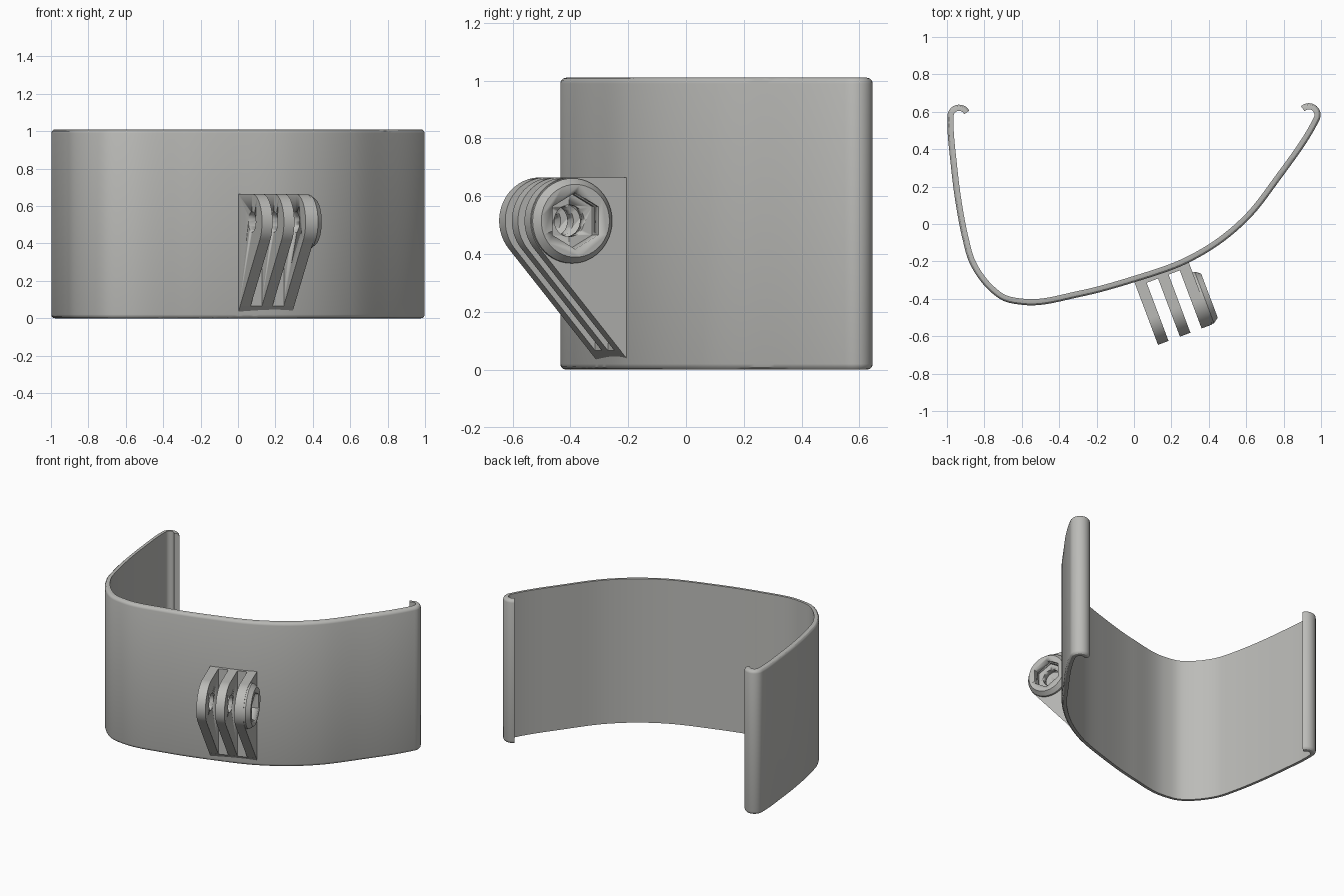
import bpy, bmesh, math
from mathutils import Vector

if "Cube" in bpy.data.objects:
    bpy.data.objects.remove(bpy.data.objects["Cube"])

grey = bpy.data.materials.new("warm_grey")
grey.diffuse_color = (0.5, 0.5, 0.48, 1)
grey.use_nodes = True
grey.node_tree.nodes["Principled BSDF"].inputs["Base Color"].default_value = grey.diffuse_color


def finish(name, bm, angle=30):
    bmesh.ops.recalc_face_normals(bm, faces=bm.faces)
    me = bpy.data.meshes.new(name)
    bm.to_mesh(me)
    bm.free()
    me.materials.append(grey)
    ob = bpy.data.objects.new(name, me)
    bpy.context.collection.objects.link(ob)
    bpy.ops.object.select_all(action='DESELECT')
    ob.select_set(True)
    bpy.context.view_layer.objects.active = ob
    bpy.ops.object.shade_smooth_by_angle(angle=math.radians(angle))
    return ob


def loft(name, rings):
    """Skin a list of closed rings and cap both ends."""
    bm = bmesh.new()
    rows = [[bm.verts.new(p) for p in r] for r in rings]
    n = len(rows[0])
    for a, b in zip(rows, rows[1:]):
        for i in range(n):
            j = (i + 1) % n
            bm.faces.new((a[i], a[j], b[j], b[i]))
    bm.faces.new(rows[0])
    bm.faces.new(rows[-1])
    return finish(name, bm)


def arc(cx, cy, r, a0, a1, n):
    return [(cx + r * math.cos(math.radians(a0 + (a1 - a0) * i / n)),
             cy + r * math.sin(math.radians(a0 + (a1 - a0) * i / n))) for i in range(n + 1)]


def smooth_path(pts, step=0.03):
    """Chord-length cubic curve through the points."""
    p = [Vector(q) for q in pts]
    h = [(b - a).length for a, b in zip(p, p[1:])]
    d = [(b - a) / l for a, b, l in zip(p, p[1:], h)]
    m = [d[0]] + [(d[i - 1] * h[i] + d[i] * h[i - 1]) / (h[i - 1] + h[i])
                  for i in range(1, len(d))] + [d[-1]]
    out, tan = [], []
    for i in range(len(d)):
        n = max(1, math.ceil(h[i] / step))
        for k in range(n):
            t = k / n
            out.append(p[i] * (2*t**3 - 3*t*t + 1) + m[i] * h[i] * (t**3 - 2*t*t + t)
                       + p[i + 1] * (3*t*t - 2*t**3) + m[i + 1] * h[i] * (t**3 - t*t))
            tan.append((p[i] * (6*t*t - 6*t) / h[i] + m[i] * (3*t*t - 4*t + 1)
                        + p[i + 1] * (6*t - 6*t*t) / h[i] + m[i + 1] * (3*t*t - 2*t)).normalized())
    return out + [p[-1]], tan + [m[-1].normalized()]


# Curved band with a rolled hook at each end
H, T, R = 1.01, 0.033, 0.02
outline = arc(-0.935, 0.575, 0.063, 30, 184, 12)
outline += [(-0.98, 0.32), (-0.953, 0.107), (-0.917, -0.08), (-0.883, -0.2),
            (-0.837, -0.282), (-0.773, -0.357), (-0.70, -0.41), (-0.59, -0.433),
            (-0.29, -0.39), (0, -0.312), (0.3, -0.203), (0.484, -0.09),
            (0.617, 0.027), (0.78, 0.235)]
outline += arc(0.935, 0.583, 0.063, -33, 132, 12)
low = [(R - R * math.sin(t), R - R * math.cos(t)) for t in (0, math.pi / 6, math.pi / 3, math.pi / 2)]
section = [(T, 0)] + low + [(d, H - z) for d, z in reversed(low)] + [(T, H)]
path, tangents = smooth_path(outline)
loft("band", [[(p.x - t.y * d, p.y + t.x * d, z) for d, z in section]
              for p, t in zip(path, tangents)])

# Mount frame: u runs along the band, v points outward
U, V = Vector((0.936, 0.352, 0)), Vector((0.352, -0.936, 0))
O = Vector((0.01, -0.317, 0))
CV, CZ = 0.2, 0.515


def place(u, v, z):
    return O + U * u + V * v + Vector((0, 0, z))


def prism(name, profile, u0, u1):
    return loft(name, [[place(u, v, z) for v, z in profile] for u in (u0, u1)])


def disc(r, n, start=90):
    return arc(CV, CZ, r, start, start + 360, n)[:-1]


# Mount plate and three rounded fins
prism("mount_plate", [(-0.012, 0.031), (0.018, 0.066), (0.018, 0.665), (-0.012, 0.665)], -0.005, 0.304)
fin = [(-0.012, 0.031), (-0.012, 0.665)] + arc(CV, CZ, 0.15, 90, -40, 24)
fins = [prism("fin_%d" % (i + 1), fin, u, u + 0.06) for i, u in enumerate((-0.005, 0.12, 0.244))]

# Chamfered nut boss on the last fin
boss = loft("nut_boss", [[place(u, v, z) for v, z in disc(r, 48)]
                         for u, r in ((0.30, 0.147), (0.316, 0.147), (0.345, 0.126))])

# Bolt hole and hexagonal nut recess
hole = prism("bolt_hole_cutter", disc(0.055, 32), -0.1, 0.5)
recess = prism("nut_recess_cutter", disc(0.098, 6), 0.285, 0.5)


def cut(ob, cutter):
    mod = ob.modifiers.new("cut", 'BOOLEAN')
    mod.operation, mod.solver, mod.object = 'DIFFERENCE', 'EXACT', cutter
    bpy.context.view_layer.objects.active = ob
    bpy.ops.object.modifier_apply(modifier=mod.name)


for ob in fins + [boss]:
    cut(ob, hole)
for ob in (fins[2], boss):
    cut(ob, recess)
for c in (hole, recess):
    bpy.data.objects.remove(c)
